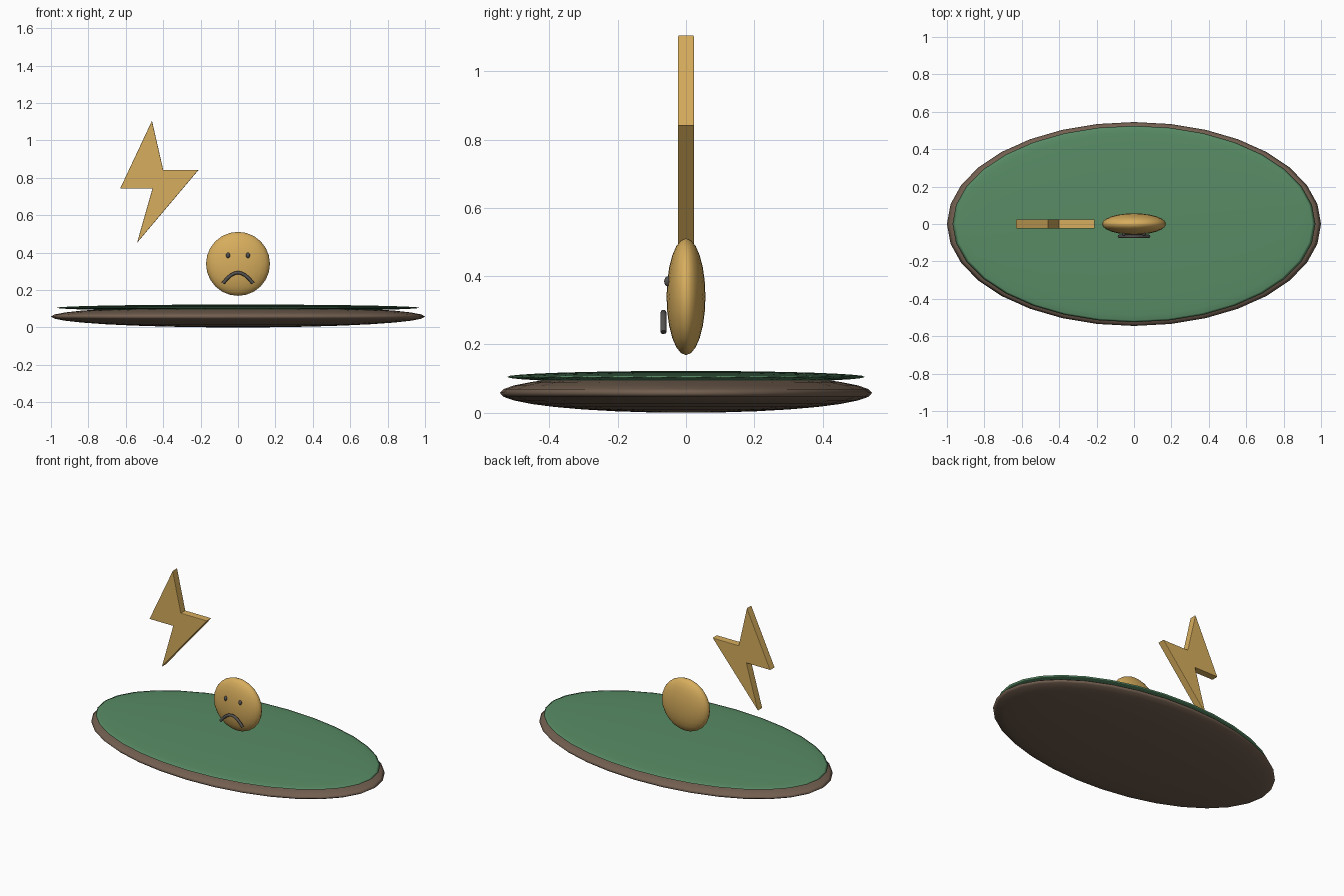
import bpy
import bmesh
from mathutils import Vector

old = bpy.data.objects.get("Cube")
if old:
    bpy.data.objects.remove(old, do_unlink=True)


def make_material(name, rgb):
    mat = bpy.data.materials.new(name)
    mat.use_nodes = True
    colour = (*rgb, 1.0)
    mat.diffuse_color = colour
    mat.node_tree.nodes["Principled BSDF"].inputs["Base Color"].default_value = colour
    return mat


gold = make_material("warm gold", (0.68, 0.42, 0.11))
green = make_material("grass green", (0.098, 0.26, 0.13))
brown = make_material("earth brown", (0.17, 0.115, 0.08))
charcoal = make_material("charcoal", (0.09, 0.085, 0.08))


def add_object(name, bm, mat, smooth=True):
    mesh = bpy.data.meshes.new(name)
    bm.to_mesh(mesh)
    bm.free()
    for poly in mesh.polygons:
        poly.use_smooth = smooth
    mesh.materials.append(mat)
    obj = bpy.data.objects.new(name, mesh)
    bpy.context.collection.objects.link(obj)
    return obj


def ellipsoid(name, centre, radii, mat, segments=32, rings=16):
    bm = bmesh.new()
    bmesh.ops.create_uvsphere(bm, u_segments=segments, v_segments=rings, radius=1)
    bmesh.ops.scale(bm, vec=radii, verts=bm.verts)
    bmesh.ops.translate(bm, vec=centre, verts=bm.verts)
    return add_object(name, bm, mat)


# Ground: flattened soil disc with a thin grass disc on top
ellipsoid("soil_base", (0, 0, 0.058), (1, 0.545, 0.058), brown)
ellipsoid("grass_top", (0, 0, 0.105), (0.97, 0.525, 0.0175), green)

# Sad face: flattened ball and two bead eyes
ellipsoid("face", (0, 0, 0.34), (0.171, 0.057, 0.171), gold, 24, 12)
for side, x in (("left", 0.053), ("right", -0.053)):
    ellipsoid(side + "_eye", (x, -0.053, 0.385), (0.011, 0.011, 0.015), charcoal, 12, 8)

# Mouth: downturned round tube
curve = bpy.data.curves.new("mouth_path", "CURVE")
curve.dimensions = "3D"
curve.bevel_depth = 0.009
curve.bevel_resolution = 2
curve.resolution_u = 8
curve.use_fill_caps = True
spline = curve.splines.new("BEZIER")
spline.bezier_points.add(1)
for point, s in zip(spline.bezier_points, (-1, 1)):
    point.co = (s * 0.08, -0.066, 0.236)
    inner = Vector((s * 0.022, -0.066, 0.312))
    outer = Vector((s * 0.1, -0.066, 0.21))
    point.handle_left, point.handle_right = (outer, inner) if s < 0 else (inner, outer)
curve.materials.append(charcoal)
path = bpy.data.objects.new("mouth_path", curve)
bpy.context.collection.objects.link(path)
bpy.context.view_layer.update()
mouth_mesh = bpy.data.meshes.new_from_object(
    path.evaluated_get(bpy.context.evaluated_depsgraph_get()))
bpy.data.objects.remove(path, do_unlink=True)
mouth = bpy.data.objects.new("mouth", mouth_mesh)
bpy.context.collection.objects.link(mouth)

# Lightning bolt: extruded outline with softened front and back rims
outline = [(-0.46, 1.105), (-0.63, 0.743), (-0.457, 0.743),
           (-0.54, 0.452), (-0.21, 0.843), (-0.40, 0.843)]
half = 0.024
bm = bmesh.new()
front = bm.faces.new([bm.verts.new((x, -half, z)) for x, z in outline])
bulk = bmesh.ops.extrude_face_region(bm, geom=[front], use_keep_orig=True)
moved = [v for v in bulk["geom"] if isinstance(v, bmesh.types.BMVert)]
bmesh.ops.translate(bm, vec=(0, 2 * half, 0), verts=moved)
bmesh.ops.recalc_face_normals(bm, faces=bm.faces)
rims = [e for e in bm.edges if abs(e.verts[0].co.y - e.verts[1].co.y) < half]
bmesh.ops.bevel(bm, geom=rims, offset=0.003, segments=2, profile=0.5, affect="EDGES")
add_object("lightning_bolt", bm, gold, smooth=False)
